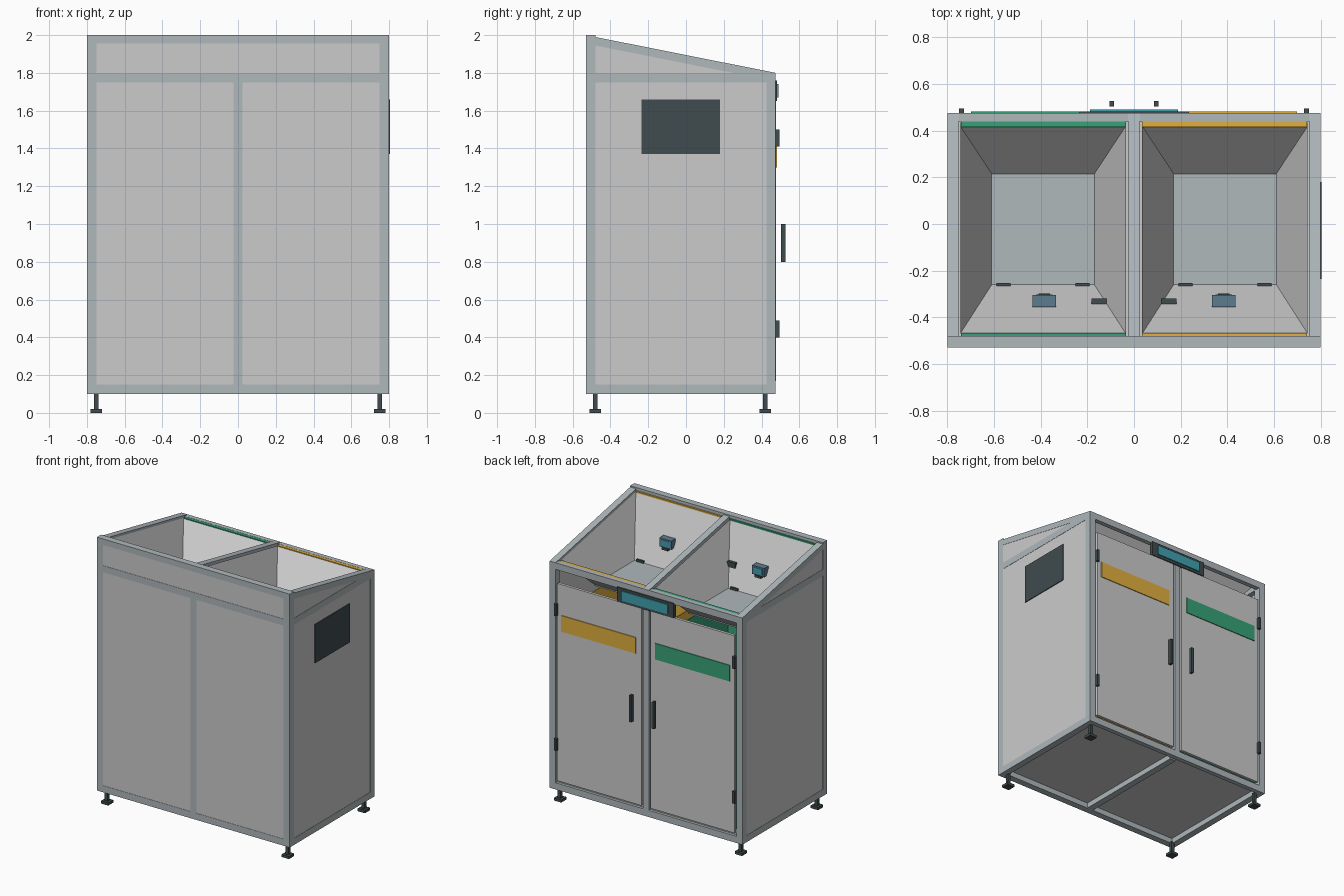
import bpy, bmesh

if "Cube" in bpy.data.objects:
    bpy.data.objects.remove(bpy.data.objects["Cube"])

def mat(name, c):
    m = bpy.data.materials.new(name)
    m.diffuse_color = (*c, 1)
    m.use_nodes = True
    m.node_tree.nodes["Principled BSDF"].inputs["Base Color"].default_value = m.diffuse_color
    return m

STEEL = mat("steel", (0.43, 0.48, 0.50))
PANEL = mat("panel", (0.56, 0.58, 0.58))
DARK = mat("dark", (0.05, 0.07, 0.075))
GREEN = mat("green", (0.04, 0.36, 0.19))
YELLOW = mat("yellow", (0.75, 0.43, 0.05))
SCREEN = mat("screen", (0.05, 0.36, 0.43))
BLUE = mat("blue", (0.11, 0.2, 0.28))

def finish(name, bm, m):
    me = bpy.data.meshes.new(name)
    bm.to_mesh(me)
    bm.free()
    ob = bpy.data.objects.new(name, me)
    bpy.context.collection.objects.link(ob)
    if m:
        me.materials.append(m)
    return ob

def box(name, x, y, z, m=None, open_top=False):
    bm = bmesh.new()
    bmesh.ops.create_cube(bm, size=1)
    for v in bm.verts:
        for i, r in enumerate((x, y, z)):
            v.co[i] = max(r) if v.co[i] > 0 else min(r)
    if open_top:
        top = [f for f in bm.faces if f.normal.z > 0.5]
        bmesh.ops.delete(bm, geom=top, context='FACES_ONLY')
    return finish(name, bm, m)

def prism(name, profile, x, m):
    """Extrude a y-z profile between two x values."""
    bm = bmesh.new()
    f = bm.faces.new([bm.verts.new((x[0], y, z)) for y, z in profile])
    ext = bmesh.ops.extrude_face_region(bm, geom=[f])
    for v in ext['geom']:
        if isinstance(v, bmesh.types.BMVert):
            v.co.x = x[1]
    bmesh.ops.recalc_face_normals(bm, faces=bm.faces)
    return finish(name, bm, m)

def slope(y):
    return 1.99 - (y + 0.48) * 0.19 / 0.955

F, B = -0.53, 0.475          # front and back planes of the body
W = 0.05                     # tube width

# frame posts, side rails, sloped rails and feet
for s, side in ((-1, "left"), (1, "right")):
    xs = (s * 0.8, s * 0.75)
    box(side + "_front_post", xs, (F, F + W), (0.1, 2.0), STEEL)
    prism(side + "_back_post", [(B - W, 0.1), (B, 0.1), (B, 1.8), (B - W, slope(B - W))], xs, STEEL)
    for z, n in ((0.1, "bottom"), (1.75, "middle")):
        box(f"{side}_{n}_rail", xs, (F + W, B - W), (z, z + W), STEEL)
    prism(side + "_sloped_rail", [(-0.48, 1.945), (-0.48, 1.99), (B - W, slope(B - W)), (B - W, slope(B - W) - 0.045)], xs, STEEL)
    prism(side + "_side_panel", [(F + .002, .102), (B - .002, .102), (B - .002, 1.798), (-.48, 1.987), (F + .002, 1.997)],
          (s * 0.798, s * 0.788), PANEL)
    for y in (-0.48, 0.42):
        box(side + "_foot_stem", (s * 0.762, s * 0.738), (y - .012, y + .012), (0.015, 0.11), DARK)
        box(side + "_foot_pad", (s * 0.78, s * 0.72), (y - .03, y + .03), (0, 0.02), DARK)

# cross rails and centre members
X = (-0.75, 0.75)
for z in (0.1, 1.75):
    box("front_cross_rail", X, (F, F + W), (z, z + W), STEEL)
    box("back_cross_rail", X, (B - 0.035, B), (z, z + W), STEEL)
box("front_top_rail", X, (F, F + W), (1.955, 2.0), STEEL)
C = (-0.025, 0.025)
box("centre_front_post", C, (F, F + W), (0.15, 1.75), STEEL)
box("centre_back_post", C, (B - W, B), (0.15, 1.75), STEEL)
box("centre_bottom_rail", C, (F + W, B - W), (0.1, 0.15), STEEL)
prism("centre_sloped_rail", [(-.48, 1.94), (-.48, 1.99), (B, 1.8), (B, 1.75)], C, STEEL)
box("front_panel", (-0.798, 0.798), (F + .002, F + .012), (0.102, 1.998), PANEL)
box("base_plate", (-0.78, 0.78), (F + .02, B - .02), (0.14, 0.155), PANEL)

# wall screen and display above the doors
box("side_screen", (0.797, 0.804), (-0.235, 0.18), (1.37, 1.66), DARK)
box("display_housing", (-0.235, 0.235), (0.455, 0.483), (1.65, 1.76), DARK)
box("display_screen", (-0.188, 0.188), (0.475, 0.49), (1.67, 1.742), SCREEN)

# the two compartments
for s, side, col in ((-1, "left", GREEN), (1, "right", YELLOW)):
    # hopper: sloped rim down to a level outlet
    bm = bmesh.new()
    rim = [(.745, -.47), (.035, -.47), (.035, .42), (.745, .42)]
    out = [(.61, -.26), (.17, -.26), (.17, .215), (.61, .215)]
    a = [bm.verts.new((s * x, y, slope(y) - 0.015)) for x, y in rim]
    b = [bm.verts.new((s * x, y, 1.575)) for x, y in out]
    for i in range(4):
        j = (i + 1) % 4
        bm.faces.new((a[i], a[j], b[j], b[i]))
    bmesh.ops.recalc_face_normals(bm, faces=bm.faces)
    finish(side + "_hopper", bm, PANEL)
    box(side + "_flap", (s * .17, s * .61), (-.26, .215), (1.565, 1.575), STEEL)
    for x in (.22, .56):
        box(side + "_flap_hinge", (s * (x - .03), s * (x + .03)), (-.265, -.252), (1.575, 1.592), DARK)
    # coloured rim strips
    xs = (s * .035, s * .742)
    box(side + "_back_rim_strip", xs, (.417, .443), (1.775, 1.799), col)
    box(side + "_front_rim_strip", xs, (-.48, -.467), (1.955, 1.978), col)
    # sensors inside the hopper
    box(side + "_sensor", (s * .335, s * .435), (-.355, -.305), (1.71, 1.775), BLUE)
    box(side + "_sensor_face", (s * .35, s * .42), (-.306, -.302), (1.72, 1.765), SCREEN)
    box(side + "_sensor_base", (s * .36, s * .41), (-.36, -.297), (1.695, 1.712), DARK)
    box(side + "_probe", (s * .118, s * .182), (-.343, -.32), (1.70, 1.74), DARK)
    # bin with open top
    bin_ob = box(side + "_bin", (s * .04, s * .745), (-.44, .435), (.18, 1.42), col, True)
    bin_ob.modifiers.new("wall", 'SOLIDIFY').thickness = 0.012
    # door with label, handle and hinges
    box(side + "_door", (s * .037, s * .735), (.455, .476), (.17, 1.65), PANEL)
    box(side + "_door_label", (s * .08, s * .70), (.475, .482), (1.30, 1.42), col)
    box(side + "_door_handle", (s * .085, s * .105), (.503, .528), (.80, 1.0), DARK)
    for z in (.40, 1.41):
        box(side + "_door_hinge", (s * .73, s * .75), (.472, .495), (z, z + .09), DARK)
